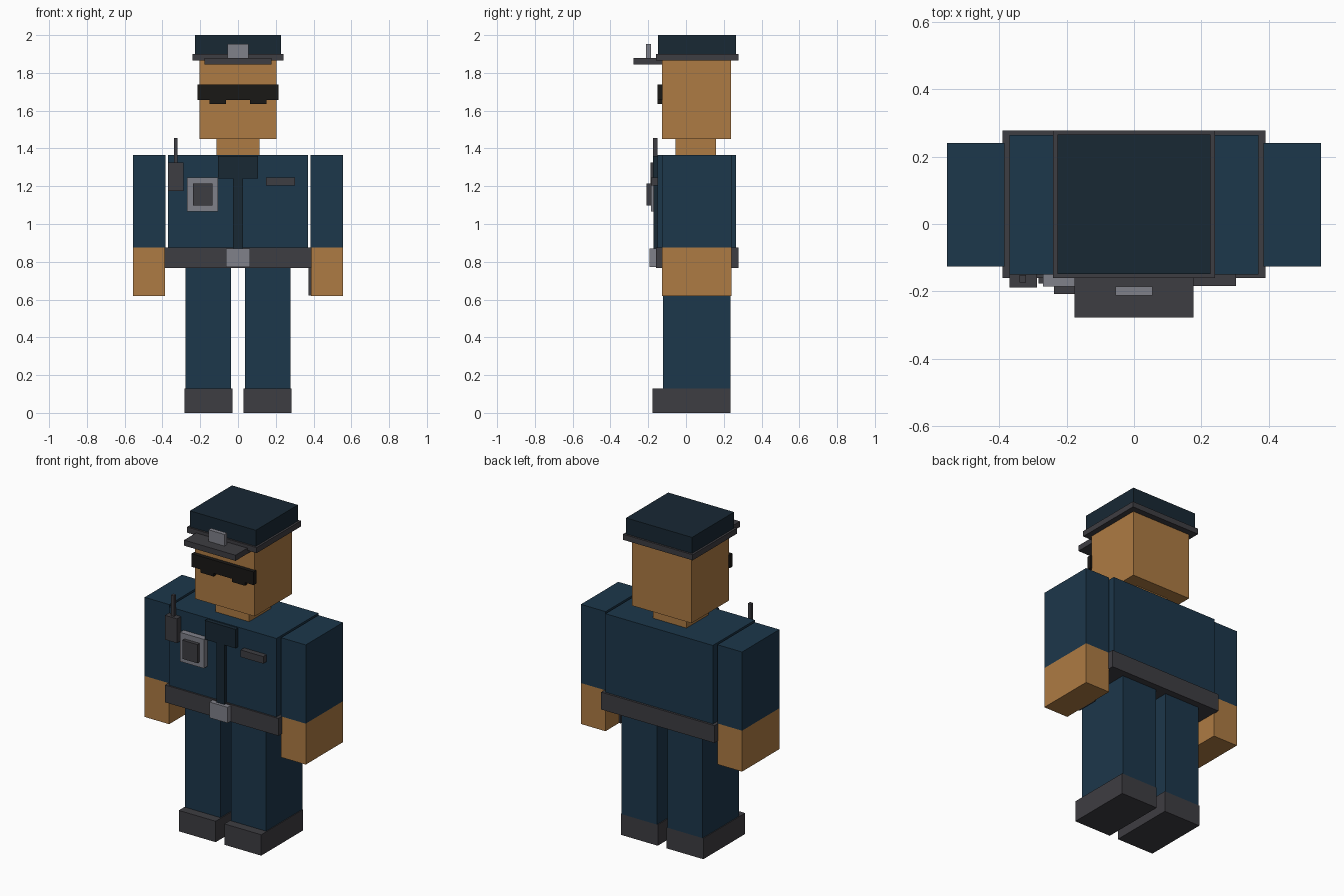
import bpy, bmesh


def material(name, rgb):
    m = bpy.data.materials.new(name)
    m.diffuse_color = (*rgb, 1)
    return m


BLUE = material("uniform_blue", (0.0116, 0.038, 0.07))
NAVY = material("cap_navy", (0.009, 0.021, 0.034))
SKIN = material("skin", (0.423, 0.198, 0.056))
BLACK = material("glasses_black", (0.01, 0.009, 0.008))
DARK = material("dark_grey", (0.048, 0.047, 0.054))
METAL = material("metal_grey", (0.216, 0.22, 0.254))


def box(name, x, y, z, mat):
    """Box from its (min, max) range on each axis."""
    lo, hi = zip(x, y, z)
    bm = bmesh.new()
    bmesh.ops.create_cube(bm, size=1)
    for v in bm.verts:
        v.co = [h if c > 0 else l for c, l, h in zip(v.co, lo, hi)]
    mesh = bpy.data.meshes.new(name)
    bm.to_mesh(mesh)
    bm.free()
    mesh.materials.append(mat)
    ob = bpy.data.objects.new(name, mesh)
    bpy.context.collection.objects.link(ob)
    return ob


def centred(name, half, y, z, mat):
    return box(name, (-half, half), y, z, mat)


def pair(name, x, y, z, mat):
    box("left_" + name, x, y, z, mat)
    box("right_" + name, (-x[1], -x[0]), y, z, mat)


# Legs and shoes
pair("shoe", (0.03, 0.284), (-0.177, 0.235), (0, 0.13), DARK)
pair("leg", (0.036, 0.279), (-0.122, 0.235), (0.13, 0.77), BLUE)

# Arms and hands
pair("arm", (0.385, 0.555), (-0.126, 0.241), (0.875, 1.365), BLUE)
pair("hand", (0.386, 0.555), (-0.126, 0.241), (0.62, 0.875), SKIN)

# Torso, belt and holster
centred("torso", 0.37, (-0.15, 0.264), (0.85, 1.365), BLUE)
centred("belt", 0.39, (-0.16, 0.277), (0.768, 0.876), DARK)
centred("buckle", 0.063, (-0.192, -0.155), (0.772, 0.87), METAL)
box("holster", (0.374, 0.45), (-0.03, 0.11), (0.622, 0.78), DARK)

# Shirt front
centred("collar", 0.105, (-0.175, -0.145), (1.242, 1.36), NAVY)
centred("placket", 0.026, (-0.172, -0.145), (0.87, 1.242), NAVY)
box("pocket_flap", (0.147, 0.303), (-0.184, -0.145), (1.203, 1.247), DARK)
box("chest_badge", (-0.27, -0.105), (-0.186, -0.145), (1.065, 1.246), METAL)
box("badge_centre", (-0.238, -0.134), (-0.208, -0.18), (1.098, 1.214), DARK)

# Radio
box("radio", (-0.37, -0.288), (-0.189, -0.145), (1.175, 1.326), DARK)
box("radio_antenna", (-0.34, -0.32), (-0.174, -0.152), (1.32, 1.455), DARK)

# Head and glasses
centred("neck", 0.115, (-0.055, 0.159), (1.36, 1.45), SKIN)
centred("head", 0.205, (-0.128, 0.239), (1.45, 1.87), SKIN)
centred("glasses_bar", 0.214, (-0.152, -0.125), (1.656, 1.738), BLACK)
pair("lens", (0.063, 0.152), (-0.15, -0.126), (1.635, 1.7), BLACK)

# Cap
centred("cap_band", 0.24, (-0.16, 0.277), (1.865, 1.9), DARK)
centred("cap_crown", 0.227, (-0.149, 0.265), (1.9, 2.0), NAVY)
centred("cap_visor", 0.177, (-0.277, -0.125), (1.845, 1.88), DARK)
centred("cap_badge", 0.055, (-0.212, -0.186), (1.88, 1.952), METAL)
